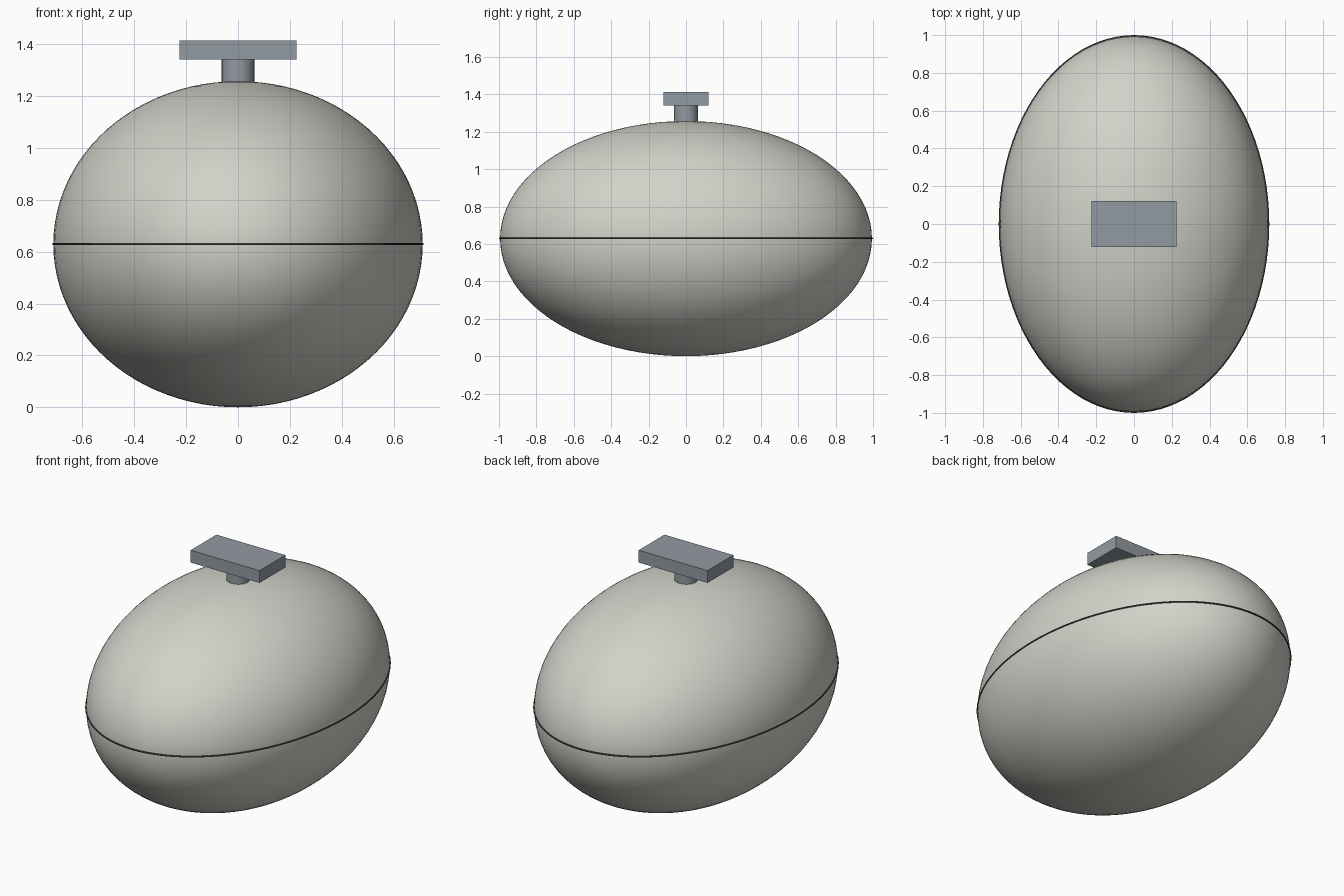
import bpy
import math

if "Cube" in bpy.data.objects:
    bpy.data.objects.remove(bpy.data.objects["Cube"])


def material(name, rgb):
    m = bpy.data.materials.new(name)
    m.diffuse_color = (*rgb, 1.0)
    m.use_nodes = True
    m.node_tree.nodes["Principled BSDF"].inputs["Base Color"].default_value = m.diffuse_color
    return m


def finish(name, mat, scale=(1, 1, 1), smooth=True):
    ob = bpy.context.object
    ob.name = name
    ob.scale = scale
    bpy.ops.object.transform_apply(location=False, rotation=False, scale=True)
    ob.data.materials.append(mat)
    if smooth:
        bpy.ops.object.shade_smooth_by_angle(angle=math.radians(35))
    return ob


shell_mat = material("warm light grey", (0.64, 0.655, 0.59))
metal_mat = material("blue grey metal", (0.29, 0.325, 0.355))
seam_mat = material("dark seam", (0.05, 0.055, 0.055))

RX, RY, RZ = 0.712, 0.994, 0.6285   # shell radii

# Ellipsoid shell
bpy.ops.mesh.primitive_uv_sphere_add(segments=96, ring_count=48, radius=1, location=(0, 0, RZ))
finish("shell", shell_mat, (RX, RY, RZ))

# Thin raised seam around the equator
bpy.ops.mesh.primitive_torus_add(major_segments=96, minor_segments=8, major_radius=1,
                                 minor_radius=0.006, location=(0, 0, RZ + 0.001))
finish("seam_ring", seam_mat, (RX, RY, 0.75))

# Stem on top
bpy.ops.mesh.primitive_cylinder_add(vertices=32, radius=0.063, depth=0.10, location=(0, 0, 1.292))
finish("stem", metal_mat)

# Flat rectangular handle
bpy.ops.mesh.primitive_cube_add(size=1, location=(0, 0, 1.377))
finish("handle_plate", metal_mat, (0.452, 0.241, 0.073), smooth=False)
